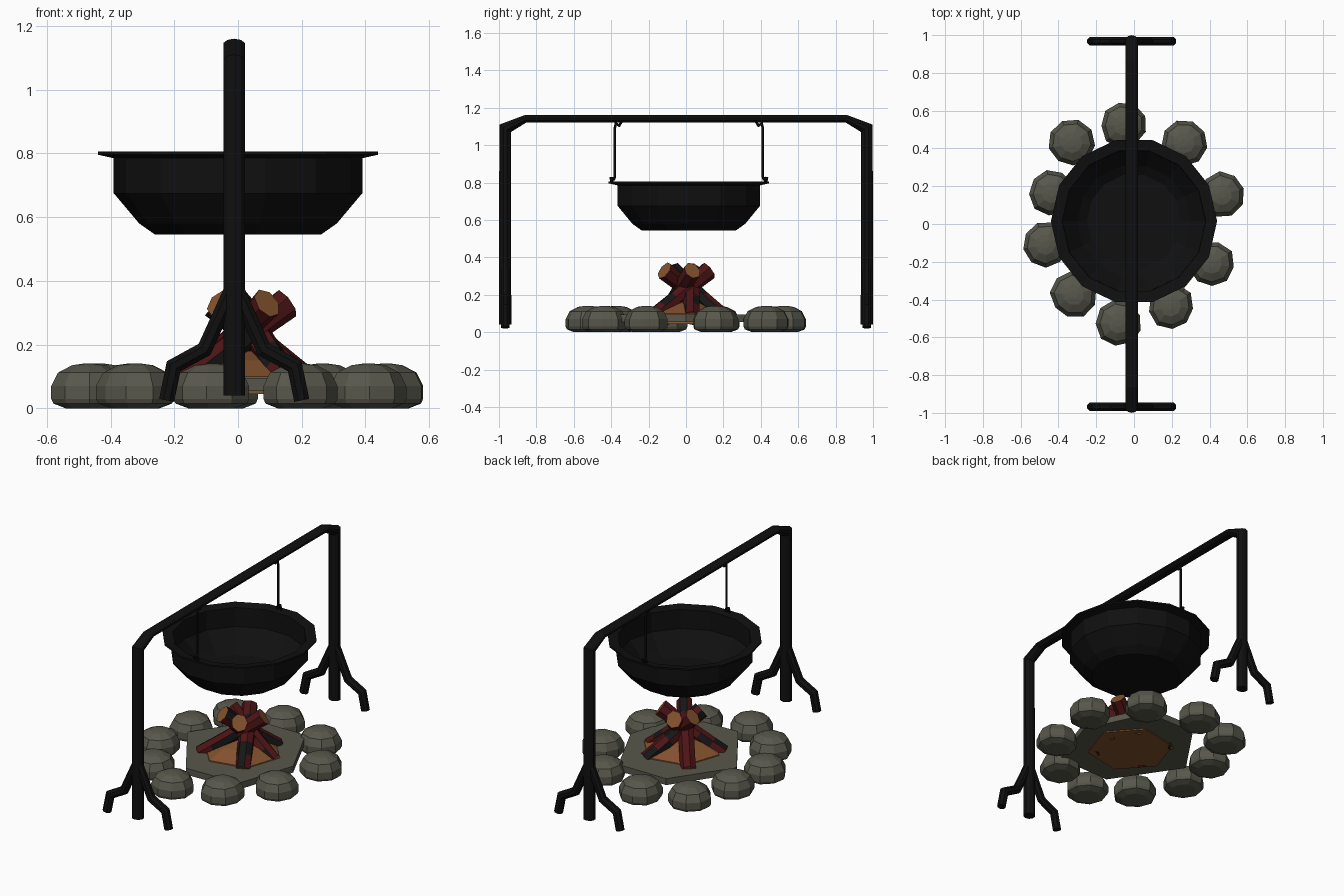
import bpy, bmesh, math, random
from mathutils import Vector as V

if "Cube" in bpy.data.objects:
    bpy.data.objects.remove(bpy.data.objects["Cube"])

random.seed(4)


def mat(name, c):
    m = bpy.data.materials.new(name)
    m.diffuse_color = (*c, 1)
    m.use_nodes = True
    m.node_tree.nodes["Principled BSDF"].inputs["Base Color"].default_value = m.diffuse_color
    return m


IRON = mat("black_iron", (.005, .005, .005))
STONE = mat("grey_stone", (.095, .095, .072))
BARK = mat("red_bark", (.075, .007, .008))
CHAR = mat("charred_bark", (.008, .008, .008))
WOOD = mat("cut_wood", (.22, .08, .025))


def finish(name, bm, mats):
    bmesh.ops.recalc_face_normals(bm, faces=bm.faces)
    me = bpy.data.meshes.new(name)
    bm.to_mesh(me)
    bm.free()
    for m in mats:
        me.materials.append(m)
    ob = bpy.data.objects.new(name, me)
    bpy.context.collection.objects.link(ob)
    return ob


def bridge(bm, rings, cap=True):
    n = len(rings[0])
    for a, b in zip(rings, rings[1:]):
        for i in range(n):
            j = (i + 1) % n
            bm.faces.new((a[i], a[j], b[j], b[i]))
    caps = []
    if cap:
        caps = [bm.faces.new(rings[0]), bm.faces.new(rings[-1])]
    return caps


# tube along a planar path; side is the plane normal, rb the in-plane radius
def tube(name, pts, side, ra, rb, sides, mats, colour=None):
    pts = [V(p) for p in pts]
    side = V(side).normalized()
    bm = bmesh.new()
    rings = []
    for k, p in enumerate(pts):
        d0 = (p - pts[max(k - 1, 0)]).normalized()
        d1 = (pts[min(k + 1, len(pts) - 1)] - p).normalized()
        t = (d0 + d1).normalized()
        up = t.cross(side)
        miter = 1 / max(.5, t.dot(d1 if d1.length else d0))
        r = rb[k] if isinstance(rb, (list, tuple)) else rb
        ring = []
        for i in range(sides):
            a = 2 * math.pi * (i + .5) / sides
            ring.append(bm.verts.new(p + side * ra * math.cos(a) + up * r * miter * math.sin(a)))
        rings.append(ring)
    caps = bridge(bm, rings)
    if colour:
        colour(bm, caps)
    return finish(name, bm, mats)


# turned shape from a radius/height profile; ends are capped
def lathe(name, prof, n, centre, mats, rot=0, jitter=0):
    bm = bmesh.new()
    f = [1 + random.uniform(-jitter, jitter) for _ in range(n)]
    rings = []
    for r, z in prof:
        ring = []
        for i in range(n):
            a = rot + 2 * math.pi * i / n
            ring.append(bm.verts.new((centre[0] + r * f[i] * math.cos(a),
                                      centre[1] + r * f[i] * math.sin(a), z)))
        rings.append(ring)
    bridge(bm, rings)
    return finish(name, bm, mats)


CX = -.012

# frame: two posts and the bar in one bent tube
half = [(CX, -.967, .04), (CX, -.967, 1.09), (CX, -.86, 1.14)]
path = half + [(x, -y, z) for x, y, z in reversed(half)]
tube("pot_stand", path, (1, 0, 0), .036, [.033, .031, .02, .02, .031, .033], 10, [IRON])

# splayed feet on each post
for y, end in ((-.967, "front"), (.967, "back")):
    for s, hand in ((-1, "left"), (1, "right")):
        pts = [(CX + s * dx, y, z) for dx, z in ((.0, .39), (.093, .185), (.19, .132), (.212, .025))]
        tube(f"{end}_foot_{hand}", pts, (0, 1, 0), .025, .026, 8, [IRON])

# cauldron
lathe("cauldron", [(.26, .545), (.31, .58), (.39, .675), (.39, .785), (.44, .796), (.44, .806),
                   (.38, .797), (.378, .68), (.3, .595), (.25, .562)], 14, (0, .015), [IRON])

# hanger rods with hooked ends
for s, name in ((-1, "front_hanger"), (1, "back_hanger")):
    c = .015
    pts = [(CX, c + s * y, z) for y, z in
           ((.36, 1.125), (.372, 1.105), (.39, 1.115), (.396, 1.09), (.396, .83),
            (.40, .818), (.415, .812), (.418, .83))]
    tube(name, pts, (1, 0, 0), .007, .007, 6, [IRON])
    bpy.ops.mesh.primitive_torus_add(major_segments=10, minor_segments=5, major_radius=.016,
                                     minor_radius=.005, location=(CX, c + s * .408, .812),
                                     rotation=(math.pi / 2, 0, 0))
    ring = bpy.context.object
    ring.name = name + "_ring"
    ring.data.materials.append(IRON)

# ring of stones
stone = [(.075, 0), (.115, .015), (.122, .03), (.122, .07), (.1, .112), (.055, .135), (.02, .14)]
spots = [(-.33, .43), (-.055, .525), (.265, .43), (.465, .155), (-.435, .165),
         (-.468, -.11), (-.32, -.375), (-.08, -.525), (.195, -.435), (.41, -.21)]
for i, c in enumerate(spots):
    lathe(f"stone_{i + 1}", stone, 9, c, [STONE], rot=random.random() * 6, jitter=.04)

# hearth slab
bm = bmesh.new()
outline = [(.38, 0), (.26, -.36), (-.1, -.37), (-.37, .03), (-.13, .38), (.2, .38)]
bridge(bm, [[bm.verts.new((x, y, z)) for x, y in outline] for z in (.055, .095)])
finish("hearth_slab", bm, [STONE])

# wood chip mound, showing below the slab
lathe("wood_mound", [(.25, .045), (.23, .1), (.13, .15), (.03, .18)], 6, (.03, 0), [WOOD], rot=.2)


# logs: scorched patches at random, cut wood on the ends
def scorch(share):
    def paint(bm, caps):
        for f in bm.faces:
            f.material_index = 1 if random.random() < share else 0
        for f in caps:
            f.material_index = 2
    return paint


feet = [(.16, -.18, .25), (-.17, -.12, .2), (.13, .2, .75), (-.15, .19, .25), (.22, .03, .3)]
for i, (x, y, share) in enumerate(feet):
    c = V((.03, .005, 0))
    d = V((x, y, 0)) - c
    tang = V((-d.y, d.x, 0)).normalized()
    a = c + d + V((0, 0, .075))
    b = c - d * .5 + tang * .04 + V((0, 0, .33))
    pts = [a.lerp(b, k / 5) for k in range(6)]
    side = (b - a).cross(V((0, 0, 1)))
    tube(f"log_{i + 1}", pts, side, .046, [.05, .046, .043, .043, .046, .052], 7,
         [BARK, CHAR, WOOD], scorch(share))
